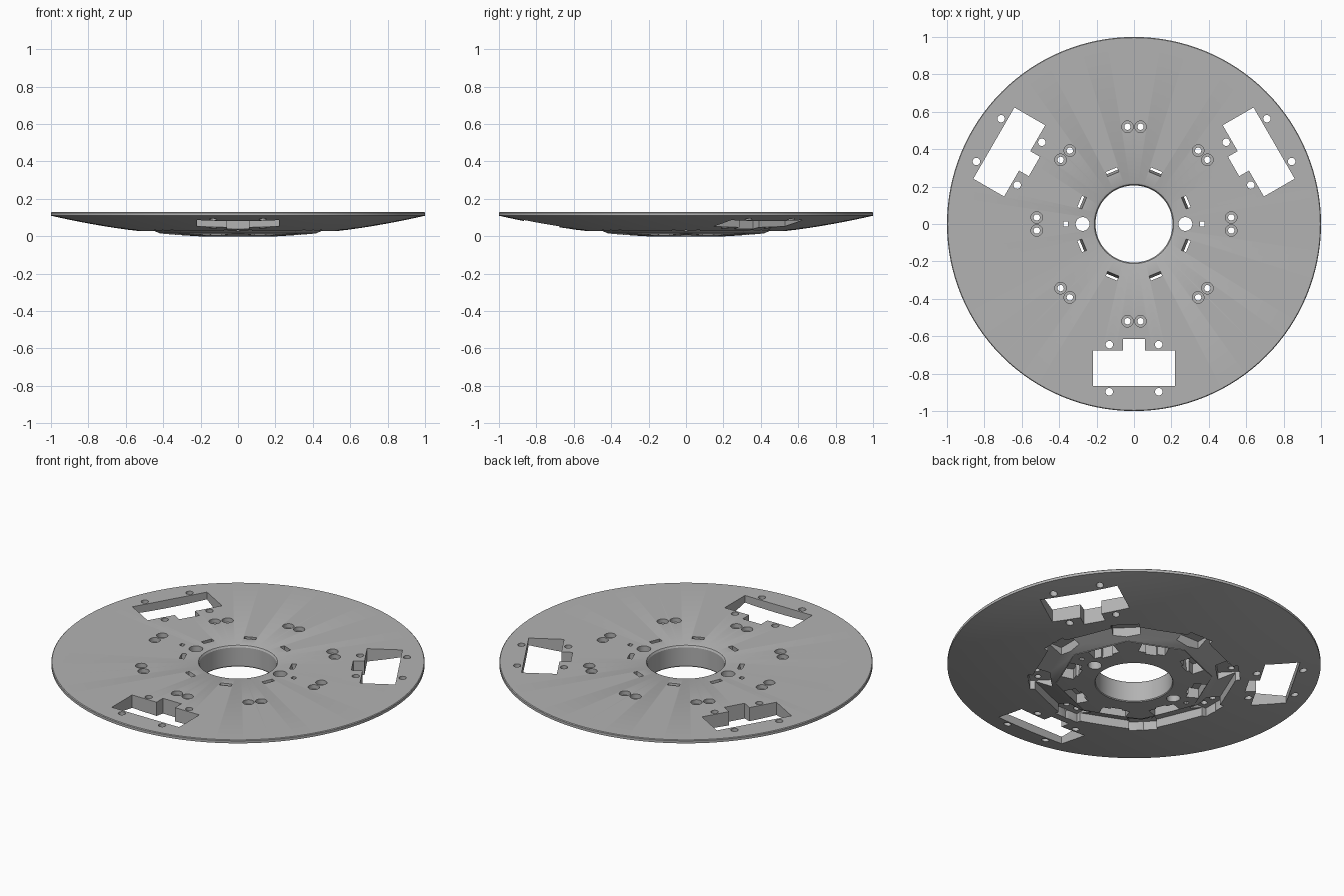
import bpy, bmesh
from math import pi, sin, cos, radians
from mathutils import Matrix, Vector

if "Cube" in bpy.data.objects:
    bpy.data.objects.remove(bpy.data.objects["Cube"])

TOP = 0.13
grey = bpy.data.materials.new("plain_grey")
grey.use_nodes = True
grey.diffuse_color = (0.45, 0.45, 0.45, 1)
grey.node_tree.nodes["Principled BSDF"].inputs["Base Color"].default_value = grey.diffuse_color


def make(name, bm):
    bmesh.ops.recalc_face_normals(bm, faces=bm.faces)
    me = bpy.data.meshes.new(name)
    bm.to_mesh(me)
    bm.free()
    ob = bpy.data.objects.new(name, me)
    bpy.context.collection.objects.link(ob)
    return ob


def lathe(bm, profile, steps):
    """Closed ring swept around z."""
    rings = [[bm.verts.new((r * cos(2 * pi * i / steps), r * sin(2 * pi * i / steps), z))
              for r, z in profile] for i in range(steps)]
    n = len(profile)
    for i in range(steps):
        a, b = rings[i], rings[(i + 1) % steps]
        for j in range(n):
            k = (j + 1) % n
            bm.faces.new((a[j], b[j], b[k], a[k]))


def turn(deg):
    return Matrix.Rotation(radians(deg), 4, "Z")


def box(bm, x, y, z0, z1, w, d, deg=0, tilt=0):
    m = (turn(deg) @ Matrix.Translation((x, y, (z0 + z1) / 2))
         @ Matrix.Rotation(radians(tilt), 4, "X") @ Matrix.Diagonal((w, d, z1 - z0, 1)))
    bmesh.ops.create_cube(bm, size=1, matrix=m)


def bore(bm, x, y, r, z0=-0.2, z1=0.3, deg=0):
    m = turn(deg) @ Matrix.Translation((x, y, (z0 + z1) / 2))
    bmesh.ops.create_cone(bm, cap_ends=True, segments=24, radius1=r, radius2=r,
                          depth=z1 - z0, matrix=m)


def cut(target, name, bm):
    cutter = make(name, bm)
    cutter.hide_render = True
    mod = target.modifiers.new(name, "BOOLEAN")
    mod.operation, mod.solver, mod.object = "DIFFERENCE", "EXACT", cutter
    mod.use_self = True
    bpy.context.view_layer.objects.active = target
    bpy.ops.object.modifier_apply(modifier=name)
    bpy.data.objects.remove(cutter)


# Dished disc: flat top, shallow domed underside, rounded centre hole
bm = bmesh.new()
dome = [(r, 0.115 * r * r - 0.004) for r in [0.21 + 0.79 * i / 14 for i in range(15)]]
lathe(bm, dome + [(1.0, TOP - 0.004), (0.996, TOP), (0.222, TOP), (0.212, TOP - 0.004),
                  (0.206, TOP - 0.014), (0.206, 0.006)], 128)
disc = make("dished_disc", bm)
disc.data.materials.append(grey)

# Eight-sided sloping recess on the underside
bm = bmesh.new()
lathe(bm, [(0.57, -0.1), (0.57, 0.08), (0.42, 0.018), (0.42, -0.1)], 8)
cut(disc, "underside_recess", bm)

# Corner notches and latch pockets on the underside
bm = bmesh.new()
for i in range(8):
    box(bm, 0, 0.505, -0.1, 0.085, 0.15, 0.12, 45 * i)
    box(bm, 0, 0.35, -0.1, 0.07, 0.15, 0.07, 45 * i + 22.5)
cut(disc, "underside_pockets", bm)

# Screw pairs with counterbores and slanted latch slots
bm = bmesh.new()
for i in range(8):
    for x in (-0.035, 0.035):
        bore(bm, x, 0.52, 0.017, deg=45 * i)
    box(bm, 0, 0.31, -0.2, 0.3, 0.065, 0.026, 45 * i + 22.5, 6)
cut(disc, "screw_and_latch_holes", bm)
bm = bmesh.new()
for i in range(8):
    for x in (-0.035, 0.035):
        bore(bm, x, 0.52, 0.031, TOP - 0.025, 0.3, 45 * i)
cut(disc, "screw_counterbores", bm)

# Three wheel windows with a tab and four mounting holes each
bm = bmesh.new()
for deg in (0, 120, 240):
    outline = [(-0.22, -0.865), (0.22, -0.865), (0.22, -0.675), (0.06, -0.675),
               (0.06, -0.615), (-0.06, -0.615), (-0.06, -0.675), (-0.22, -0.675)]
    face = bm.faces.new([bm.verts.new(turn(deg) @ Vector((x, y, -0.2))) for x, y in outline])
    ext = bmesh.ops.extrude_face_region(bm, geom=[face])
    bmesh.ops.translate(bm, vec=(0, 0, 0.5),
                        verts=[v for v in ext["geom"] if isinstance(v, bmesh.types.BMVert)])
    for x in (-0.132, 0.132):
        for y in (-0.645, -0.897):
            bore(bm, x, y, 0.02, deg=deg)
cut(disc, "wheel_windows", bm)

# Cable holes and locating squares beside the centre hole
bm = bmesh.new()
for s in (-1, 1):
    bore(bm, s * 0.275, 0, 0.037)
    box(bm, s * 0.365, 0, -0.2, 0.3, 0.025, 0.025)
cut(disc, "cable_holes", bm)

# Drop the disc onto the ground and smooth its curved surfaces
low = min(v.co.z for v in disc.data.vertices)
disc.data.transform(Matrix.Translation((0, 0, -low)))
bpy.ops.object.select_all(action="DESELECT")
disc.select_set(True)
bpy.context.view_layer.objects.active = disc
bpy.ops.object.shade_smooth_by_angle(angle=radians(25))
